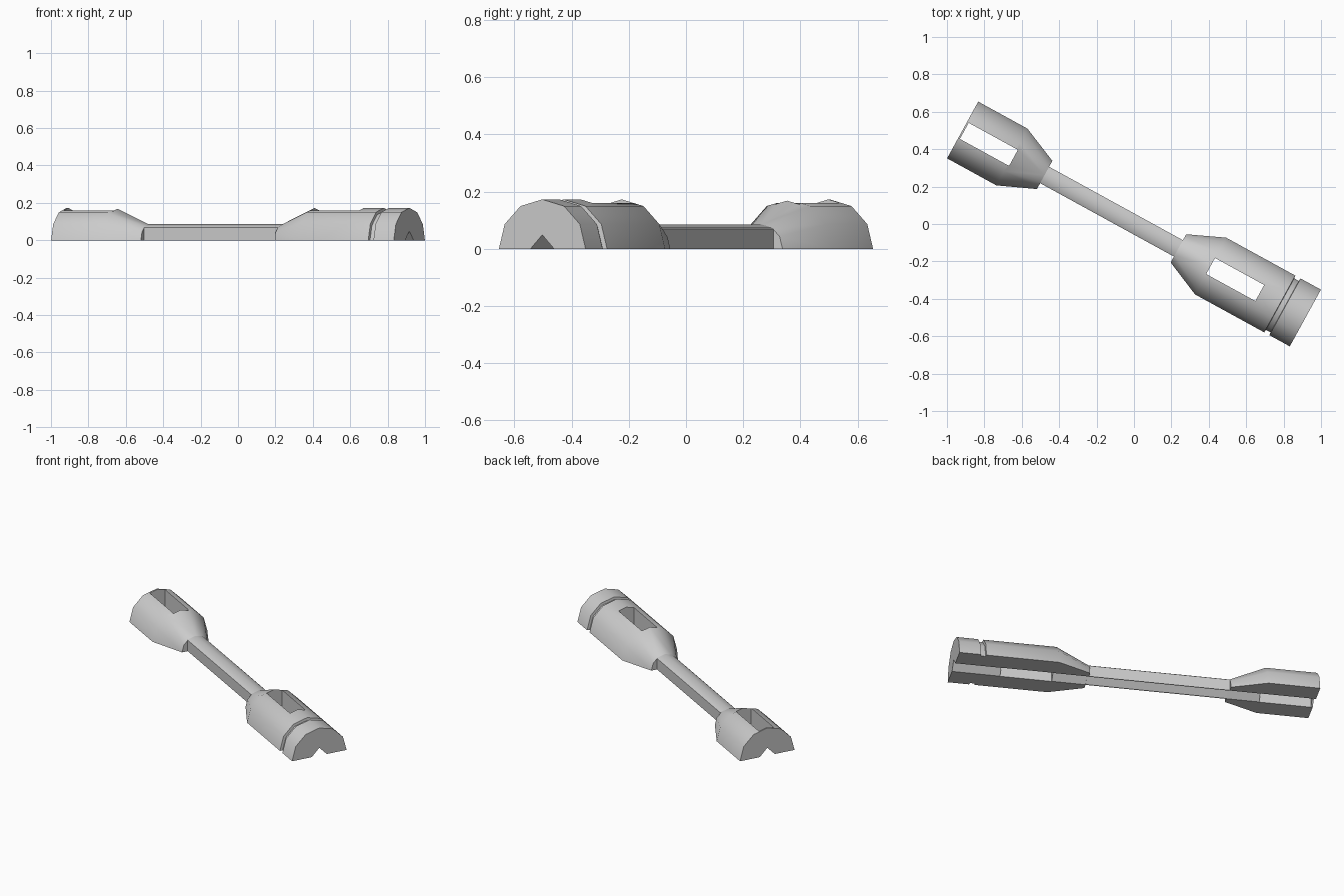
import bpy, bmesh
from math import sin, cos, pi, radians
from mathutils import Matrix

cube = bpy.data.objects.get("Cube")
if cube:
    bpy.data.objects.remove(cube)

SIDES = 6          # facets around each half-round
R = 0.173          # head radius
NECK = 0.086       # radius where the cones meet the shaft
HALF = 1.045       # half length along the axis
TURN = Matrix.Rotation(radians(-28.75), 4, 'Z')

grey = bpy.data.materials.new("plain_grey")
grey.use_nodes = True
colour = (0.6, 0.6, 0.6, 1)
grey.diffuse_color = colour
grey.node_tree.nodes["Principled BSDF"].inputs["Base Color"].default_value = colour


def loft(name, sections):
    """Skin equal-length (y, z) sections placed at stations along the axis."""
    bm = bmesh.new()
    rings = [[bm.verts.new((u, y, z)) for y, z in pts] for u, pts in sections]
    n = len(rings[0])
    for a, b in zip(rings, rings[1:]):
        for i in range(n):
            j = (i + 1) % n
            bm.faces.new((a[i], a[j], b[j], b[i]))
    bm.faces.new(rings[0])
    bm.faces.new(rings[-1])
    bmesh.ops.recalc_face_normals(bm, faces=bm.faces)
    mesh = bpy.data.meshes.new(name)
    bm.to_mesh(mesh)
    bm.free()
    mesh.materials.append(grey)
    obj = bpy.data.objects.new(name, mesh)
    bpy.context.collection.objects.link(obj)
    return obj


def half_round(r):
    return [(r * cos(pi * i / SIDES), r * sin(pi * i / SIDES)) for i in range(SIDES + 1)]


def prism(name, u0, u1, pts):
    return loft(name, [(u0, pts), (u1, pts)])


def carve(obj, cutters):
    """Subtract the cutters and keep the resulting mesh."""
    for c in cutters:
        mod = obj.modifiers.new("cut", 'BOOLEAN')
        mod.operation = 'DIFFERENCE'
        mod.object = c
    deps = bpy.context.evaluated_depsgraph_get()
    mesh = bpy.data.meshes.new_from_object(obj.evaluated_get(deps))
    obj.modifiers.clear()
    obj.data = mesh
    for c in cutters:
        bpy.data.objects.remove(c)


def head(name, stations, slot):
    obj = loft(name, [(u, half_round(r)) for u, r in stations])
    # Open window through the middle, and the notch along the flat underside
    window = prism("window_cutter", *slot, [(-.049, -.1), (.049, -.1), (.049, .3), (-.049, .3)])
    notch = prism("notch_cutter", -2, 2, [(-.144, -.1), (.144, -.1), (0, .049)])
    carve(obj, [window, notch])
    return obj


# Plain head
plain_head = head("plain_head", [(-HALF, R), (-.745, R), (-.545, NECK)], (-1.035, -.735))

# Grooved head
grooved_head = head("grooved_head", [
    (.271, NECK), (.467, R), (.889, R), (.891, .157), (.919, .157), (.921, R), (HALF, R)],
    (.467, .767))

# Narrow shaft with flat sides, faceted top and notched underside
side = [(.05, 0), (.05, .069), (NECK / 2, .0745)]
outline = side + [(0, NECK)] + [(-y, z) for y, z in reversed(side)]
outline += [(-.045, 0), (0, .049), (.045, 0)]
shaft = prism("shaft", -.545, .271, outline)

# Turn everything to its diagonal pose and shade
for obj in (plain_head, grooved_head, shaft):
    obj.data.transform(TURN)
    bpy.ops.object.select_all(action='DESELECT')
    obj.select_set(True)
    bpy.context.view_layer.objects.active = obj
    bpy.ops.object.shade_smooth_by_angle(angle=radians(32))
